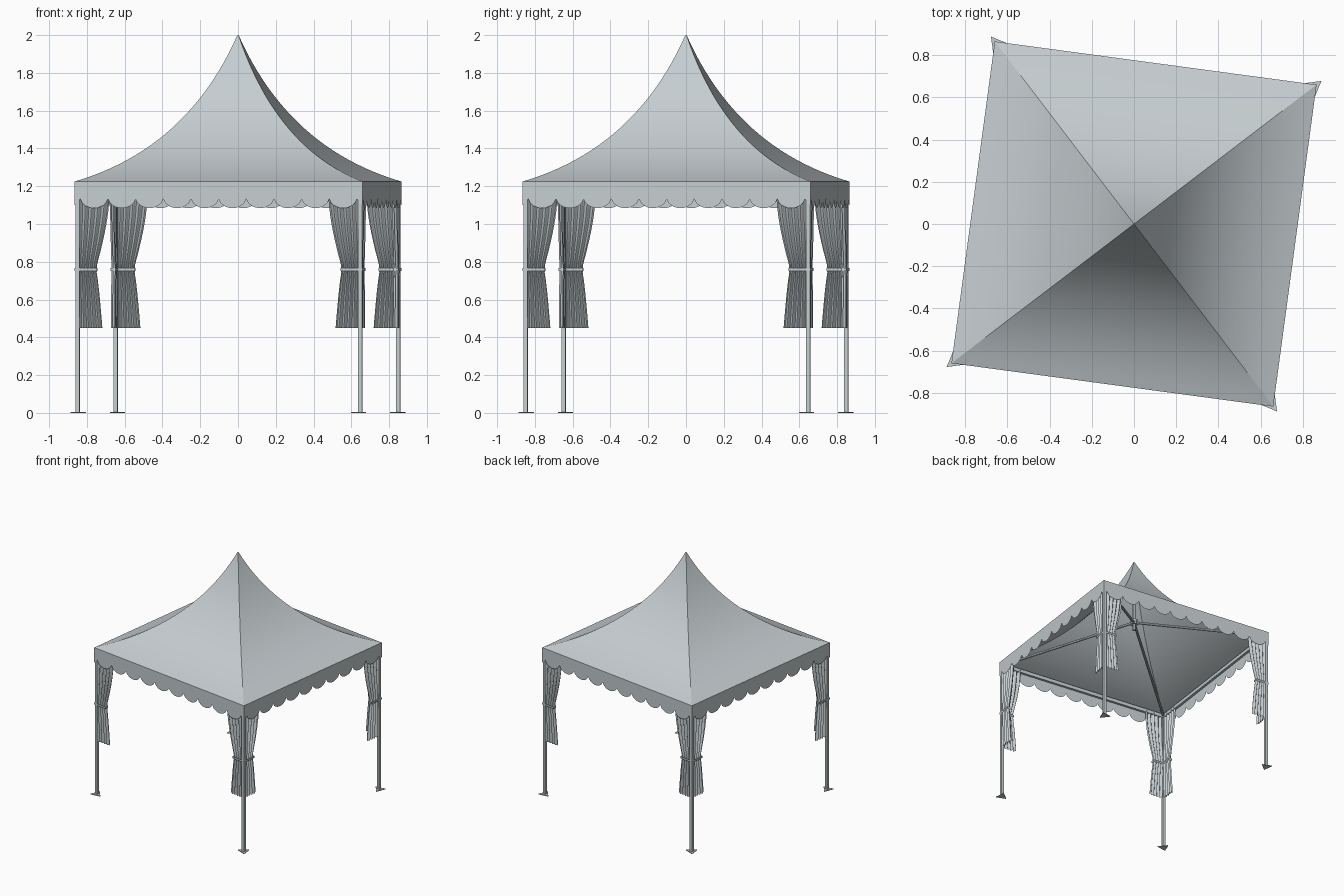
import bpy, bmesh, math
from mathutils import Vector, Matrix

cube = bpy.data.objects.get("Cube")
if cube:
    bpy.data.objects.remove(cube, do_unlink=True)

TURN = math.radians(-7.66)   # whole pavilion is turned a little
HALF = 0.769                 # half side of the canopy
EAVE, PEAK = 1.225, 2.0
LEG = 0.755                  # leg offset from the centre

grey = bpy.data.materials.new("pale_grey")
grey.use_nodes = True
grey.diffuse_color = (0.56, 0.61, 0.63, 1)
grey.node_tree.nodes["Principled BSDF"].inputs["Base Color"].default_value = (0.56, 0.61, 0.63, 1)


def finish(name, bm, angle=None):
    mesh = bpy.data.meshes.new(name)
    bm.to_mesh(mesh)
    bm.free()
    obj = bpy.data.objects.new(name, mesh)
    bpy.context.collection.objects.link(obj)
    mesh.materials.append(grey)
    obj.rotation_euler.z = TURN
    if angle:
        bpy.ops.object.select_all(action='DESELECT')
        obj.select_set(True)
        bpy.context.view_layer.objects.active = obj
        bpy.ops.object.shade_smooth_by_angle(angle=math.radians(angle))
    return obj


def sheet(bm, rows, closed=False):
    """Skin a grid of points, row by row."""
    grid = [[bm.verts.new(p) for p in row] for row in rows]
    for low, high in zip(grid, grid[1:]):
        n = len(low)
        for i in range(n if closed else n - 1):
            j = (i + 1) % n
            bm.faces.new((low[i], low[j], high[j], high[i]))


def tube(bm, a, b, radius, sides=8, spin=0.0):
    a, b = Vector(a), Vector(b)
    d = b - a
    m = Matrix.Translation((a + b) / 2) @ d.to_track_quat('Z', 'Y').to_matrix().to_4x4()
    bmesh.ops.create_cone(bm, cap_ends=True, segments=sides, radius1=radius, radius2=radius,
                          depth=d.length, matrix=m @ Matrix.Rotation(spin, 4, 'Z'))


def box(bm, center, size):
    m = Matrix.Translation(center) @ Matrix.Diagonal((*size, 1))
    bmesh.ops.create_cube(bm, size=1, matrix=m)


def four(bm):
    """Repeat the geometry on all four sides."""
    source = bm.verts[:] + bm.edges[:] + bm.faces[:]
    for k in (1, 2, 3):
        new = bmesh.ops.duplicate(bm, geom=source)["geom"]
        bmesh.ops.rotate(bm, cent=(0, 0, 0), matrix=Matrix.Rotation(k * math.pi / 2, 3, 'Z'),
                         verts=[v for v in new if isinstance(v, bmesh.types.BMVert)])


# Canopy: square rings on a concave sweep up to the peak
bm = bmesh.new()
rings = []
STEPS = 24
for i in range(STEPS + 1):
    t = i / STEPS
    s = (1 - t) ** 2 + 2 * t * (1 - t) * 0.31 + 0.004 * t * t
    z = EAVE * (1 - t) ** 2 + 2 * t * (1 - t) * 1.40 + PEAK * t * t
    h = HALF * s
    rings.append([(-h, -h, z), (h, -h, z), (h, h, z), (-h, h, z)])
sheet(bm, rings, closed=True)
bm.faces.new([v for v in bm.verts if v.co.z > PEAK - 1e-4])
finish("canopy_roof", bm, 20)

# Valance with ten scallops on each side
bm = bmesh.new()
top, bottom = [], []
SCALLOPS, PER, MARGIN = 10, 14, 0.03
span = 2 * (HALF - MARGIN)
xs = [-HALF] + [-HALF + MARGIN + span * i / (SCALLOPS * PER) for i in range(SCALLOPS * PER + 1)] + [HALF]
for i, x in enumerate(xs):
    u = (x + HALF - MARGIN) / span * SCALLOPS
    z = 1.132 - 0.048 * abs(math.sin(math.pi * u)) ** 0.55
    if abs(x) >= HALF:
        z = 1.1
    top.append((x, -HALF, EAVE))
    bottom.append((x, -HALF, z))
sheet(bm, [bottom, top])
four(bm)
finish("scalloped_valance", bm)

# Legs and their triangular foot plates
bm = bmesh.new()
box(bm, (LEG, LEG, 0.6), (0.022, 0.022, 1.2))
four(bm)
finish("legs", bm)

bm = bmesh.new()
r = Vector((LEG, LEG, 0))
m = Matrix.Translation(r + Vector((0, 0, 0.003))) @ Matrix.Rotation(math.radians(-45), 4, 'Z')
bmesh.ops.create_cone(bm, cap_ends=True, segments=3, radius1=0.049, radius2=0.049, depth=0.006, matrix=m)
tip = max(bm.verts, key=lambda v: (v.co - r).dot(Vector((1, 1, 0))))
fix = math.pi / 4 - math.atan2(tip.co.y - LEG, tip.co.x - LEG)
bmesh.ops.rotate(bm, cent=r, matrix=Matrix.Rotation(fix, 3, 'Z'), verts=bm.verts[:])
four(bm)
finish("foot_plates", bm)

# Frame: eave beams, hip rafters and the centre mast
bm = bmesh.new()
box(bm, (0, -LEG, 1.195), (2 * LEG, 0.02, 0.03))
four(bm)
finish("eave_beams", bm)

bm = bmesh.new()
tube(bm, (LEG, LEG, 1.195), (0, 0, 1.45), 0.011)
four(bm)
finish("hip_rafters", bm, 40)

bm = bmesh.new()
tube(bm, (0, 0, 1.38), (0, 0, 1.97), 0.014)
tube(bm, (0, 0, 1.43), (0, 0, 1.47), 0.03)
finish("centre_mast", bm, 40)


# Curtains: pleated sheets wrapping each corner, gathered at a tie
def curtain_width(z):
    if z > 0.76:
        t = (z - 0.76) / 0.44
        return 0.097 + 0.075 * math.sin(t * math.pi / 2)
    return 0.097 + 0.035 * ((0.76 - z) / 0.31) ** 0.7


def corner_row(z, width, offset, count):
    row = []
    for i in range(-count, count + 1):
        a = abs(i) / count
        along, out = LEG - a * width, LEG + offset(a)
        row.append((along, out, z) if i >= 0 else (out, along, z))
    return row


def pleat(a):
    return 0.011 * math.sin(2 * math.pi * 5 * a)


bm = bmesh.new()
rows = []
for i in range(19):
    z = 0.45 + 0.75 * i / 18
    rows.append(corner_row(z, curtain_width(z), pleat, 40))
sheet(bm, rows)
four(bm)
finish("corner_curtains", bm, 50)

bm = bmesh.new()
loops = []
for z in (0.75, 0.766):
    outer = corner_row(z, 0.104, lambda a: 0.014, 1)
    inner = corner_row(z, 0.104, lambda a: -0.014, 1)
    outer[1] = (LEG + 0.014, LEG + 0.014, z)
    inner[1] = (LEG - 0.014, LEG - 0.014, z)
    loops.append(outer + inner[::-1])
sheet(bm, loops, closed=True)
four(bm)
finish("curtain_ties", bm)
